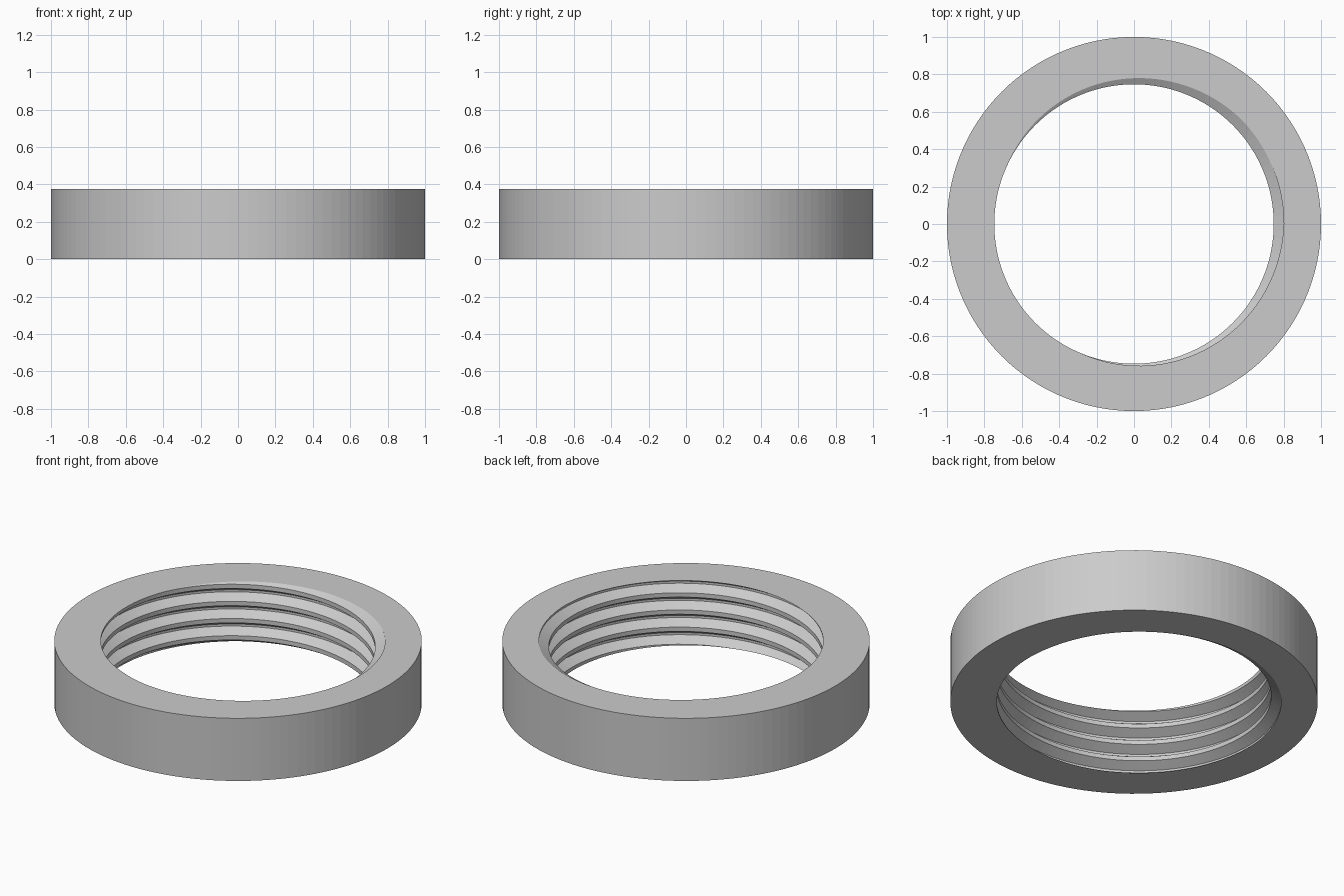
import bpy, bmesh, math

cube = bpy.data.objects.get("Cube")
if cube:
    bpy.data.objects.remove(cube)

HEIGHT, OUTER, CREST, ROOT = 0.376, 1.0, 0.747, 0.801
PITCH = 0.103
SEGMENTS = 120
ROOT_ANGLE = 23 / 360          # turn at which the thread root meets the top face

# One thread period: (fraction of pitch, radius), measured from the root centre
PROFILE = [(-0.0625, ROOT), (0.0625, ROOT), (0.375, CREST), (0.625, CREST)]
TURNS = range(-6, 3)
points = [(t + f, r) for t in TURNS for f, r in PROFILE]
points.append((TURNS.stop - 0.0625, ROOT))


def radius_at(s):
    """Thread radius at a height given in pitches from a root centre."""
    d = abs(s - round(s))
    k = min(max((d - 0.0625) / 0.3125, 0), 1)
    return ROOT + (CREST - ROOT) * k


bm = bmesh.new()


def ring_vert(r, turn, z):
    a = turn * math.tau
    return bm.verts.new((r * math.cos(a), r * math.sin(a), z))


# Threaded bore, trimmed by the two flat end planes
bore, low, high = [], [], []
for i in range(SEGMENTS):
    turn = i / SEGMENTS
    base = HEIGHT + PITCH * (turn - ROOT_ANGLE)
    column = []
    for s, r in points:
        z = base + PITCH * s
        if not 0 <= z <= HEIGHT:
            z = min(max(z, 0), HEIGHT)
            r = radius_at((z - base) / PITCH)
        column.append(ring_vert(r, turn, z))
    bore.append(column)
    low.append(ring_vert(OUTER, turn, 0))
    high.append(ring_vert(OUTER, turn, HEIGHT))

last = len(points) - 1
for i in range(SEGMENTS):
    j = (i + 1) % SEGMENTS
    shift = 4 if j == 0 else 0     # the thread climbs one pitch per turn
    for k in range(last):
        a, b = min(k + shift, last), min(k + 1 + shift, last)
        quad = [bore[i][k], bore[i][k + 1], bore[j][b], bore[j][a]]
        bm.faces.new(quad if a != b else quad[:3])
    # Outer wall and end faces
    bm.faces.new([low[i], low[j], high[j], high[i]])
    bm.faces.new([high[i], high[j], bore[j][last], bore[i][last]])
    bm.faces.new([low[j], low[i], bore[i][0], bore[j][0]])

bmesh.ops.remove_doubles(bm, verts=bm.verts, dist=0.00001)
bmesh.ops.recalc_face_normals(bm, faces=bm.faces)

mesh = bpy.data.meshes.new("threaded_ring")
bm.to_mesh(mesh)
bm.free()
ring = bpy.data.objects.new("threaded_ring", mesh)
bpy.context.collection.objects.link(ring)

# Plain grey finish
grey = bpy.data.materials.new("grey")
grey.use_nodes = True
color = (0.6, 0.6, 0.6, 1)
grey.diffuse_color = color
grey.node_tree.nodes["Principled BSDF"].inputs["Base Color"].default_value = color
mesh.materials.append(grey)
